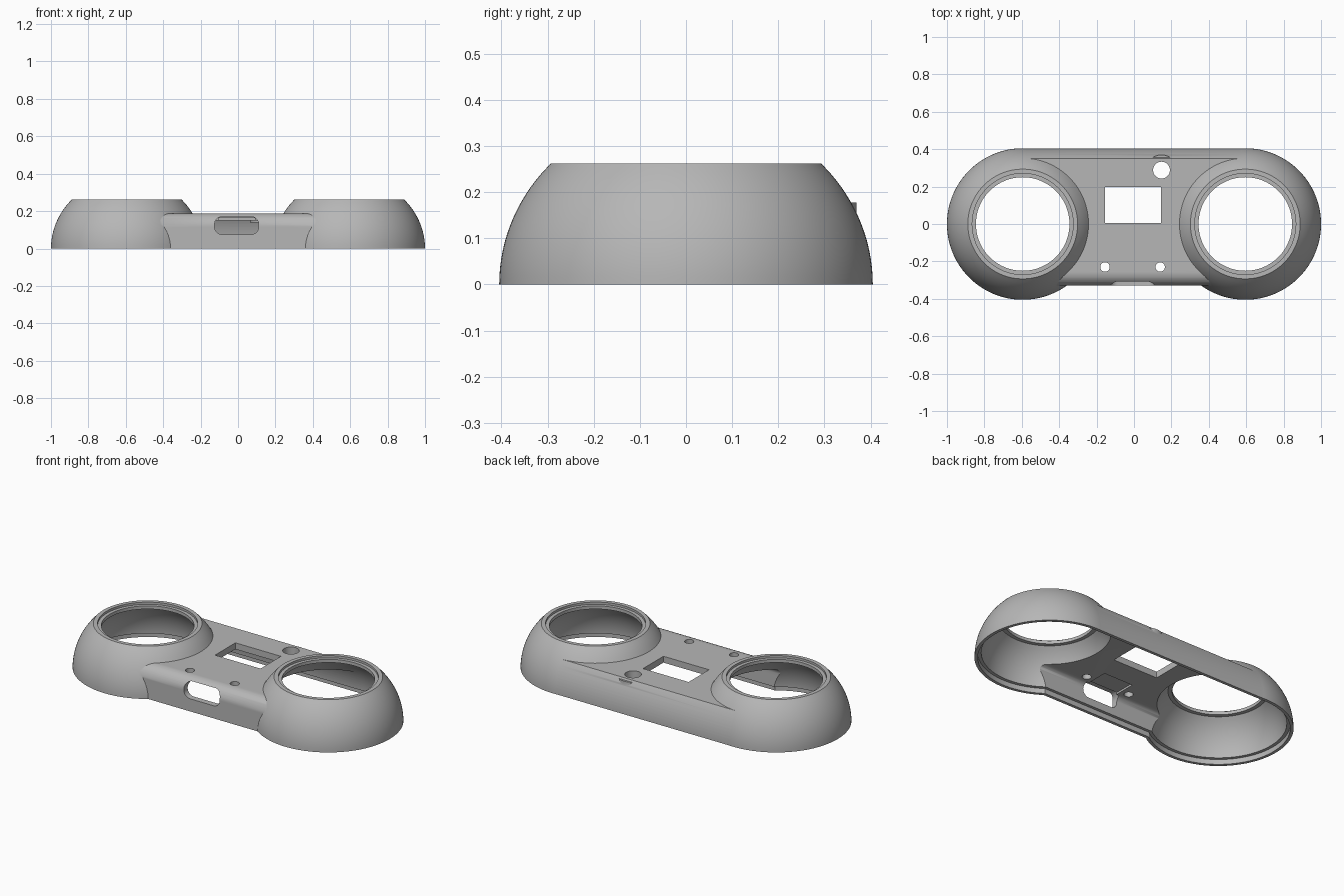
import bpy, bmesh, math
from mathutils import Vector

old = bpy.data.objects.get("Cube")
if old:
    bpy.data.objects.remove(old, do_unlink=True)

CX = 0.595            # dome centre offset
SEG = 128

grey = bpy.data.materials.new("plain_grey")
grey.use_nodes = True
col = (0.47, 0.47, 0.47, 1)
grey.diffuse_color = col
grey.node_tree.nodes["Principled BSDF"].inputs["Base Color"].default_value = col


def finish(name, bm):
    bmesh.ops.recalc_face_normals(bm, faces=bm.faces)
    me = bpy.data.meshes.new(name)
    bm.to_mesh(me)
    bm.free()
    me.materials.append(grey)
    ob = bpy.data.objects.new(name, me)
    bpy.context.collection.objects.link(ob)
    return ob


def lathe(name, profile, x=0, y=0, seg=SEG):
    """Solid of revolution from (radius, z) points, capped at both ends."""
    bm = bmesh.new()
    rings = [[bm.verts.new((x + r * math.cos(2 * math.pi * i / seg),
                            y + r * math.sin(2 * math.pi * i / seg), z))
              for i in range(seg)] for r, z in profile]
    for a, b in zip(rings, rings[1:]):
        for i in range(seg):
            j = (i + 1) % seg
            bm.faces.new((a[i], a[j], b[j], b[i]))
    bm.faces.new(rings[0])
    bm.faces.new(rings[-1])
    return finish(name, bm)


def prism(name, pts, vec):
    """Solid made by pushing a flat outline along a vector."""
    bm = bmesh.new()
    a = [bm.verts.new(p) for p in pts]
    b = [bm.verts.new(Vector(p) + Vector(vec)) for p in pts]
    n = len(pts)
    bm.faces.new(a)
    bm.faces.new(b)
    for i in range(n):
        j = (i + 1) % n
        bm.faces.new((a[i], a[j], b[j], b[i]))
    return finish(name, bm)


def box(name, x0, x1, y0, y1, z0, z1):
    return prism(name, [(x0, y0, z0), (x1, y0, z0), (x1, y1, z0), (x0, y1, z0)],
                 (0, 0, z1 - z0))


def boolean(target, tool, op):
    m = target.modifiers.new("bool", 'BOOLEAN')
    m.operation, m.solver, m.object = op, 'EXACT', tool
    bpy.context.view_layer.objects.active = target
    bpy.ops.object.modifier_apply(modifier=m.name)
    bpy.data.objects.remove(tool, do_unlink=True)


def ellipse(a, h, top, n=14):
    """Quarter-ellipse wall from z = 0 up to z = top."""
    return [(a * math.sqrt(1 - (top * i / n / h) ** 2), top * i / n) for i in range(n + 1)]


def bridge(name, half, front, fillet, a, h, top, below=None):
    """Bar between the domes: filleted front edge, curved back wall."""
    yz = [(y, z) for y, z in ellipse(a, h, top)]
    yz += [(front + fillet - fillet * math.sin(t), top - fillet + fillet * math.cos(t))
           for t in [math.pi / 2 * i / 12 for i in range(13)]]
    yz += [(front, 0)] if below is None else [(front, below), (a, below)]
    return prism(name, [(-half, y, z) for y, z in yz], (2 * half, 0, 0))


# Outer body: two domes joined by the bridge
shell = bridge("controller_shell", 0.59, -0.33, 0.07, 0.404, 0.38, 0.188)
for s in (-1, 1):
    boolean(shell, lathe("dome", ellipse(0.405, 0.38, 0.262), s * CX), 'UNION')

# Hollow interior, round openings, rim recesses and the bottom lip
boolean(shell, bridge("bridge_hollow", 0.585, -0.295, 0.035, 0.368, 0.34, 0.15, -0.05),
        'DIFFERENCE')
boolean(shell, box("bridge_lip", -0.58, 0.58, -0.312, 0.386, -0.06, 0.03), 'DIFFERENCE')
for s in (-1, 1):
    inner = [(0.37, -0.04)] + ellipse(0.37, 0.34, 0.23) + [(0.25, 0.23), (0.25, 0.249),
                                                          (0.27, 0.249), (0.27, 0.3)]
    boolean(shell, lathe("dome_hollow", inner, s * CX), 'DIFFERENCE')
    boolean(shell, lathe("dome_lip", [(0.387, -0.07), (0.387, 0.03)], s * CX), 'DIFFERENCE')

# Boss around the rear hole
boolean(shell, lathe("boss", [(0.082, 0.14), (0.082, 0.178)], 0.147, 0.288, 48), 'UNION')

# Holes through the top plate
boolean(shell, box("screen_window", -0.155, 0.145, 0.005, 0.197, 0.1, 0.3), 'DIFFERENCE')
for x, y, r in ((0.147, 0.288, 0.045), (-0.155, -0.23, 0.025), (0.14, -0.23, 0.025)):
    boolean(shell, lathe("hole", [(r, 0.1), (r, 0.3)], x, y, 40), 'DIFFERENCE')

# Rounded port in the front wall, with a shallow pocket behind it
port = []
for cx, cz, start in ((0.07, 0.13, 0), (-0.085, 0.13, 90), (-0.085, 0.115, 180), (0.07, 0.115, 270)):
    for i in range(9):
        t = math.radians(start + i * 90 / 8)
        port.append((cx + 0.04 * math.cos(t), -0.4, cz + 0.04 * math.sin(t)))
boolean(shell, prism("port", port, (0, 0.13, 0)), 'DIFFERENCE')
boolean(shell, box("port_pocket", -0.105, 0.09, -0.294, -0.14, 0.08, 0.162), 'DIFFERENCE')

# Smooth curved walls, sharp rims
bpy.ops.object.select_all(action='DESELECT')
shell.select_set(True)
bpy.context.view_layer.objects.active = shell
bpy.ops.object.shade_smooth_by_angle(angle=math.radians(30))
